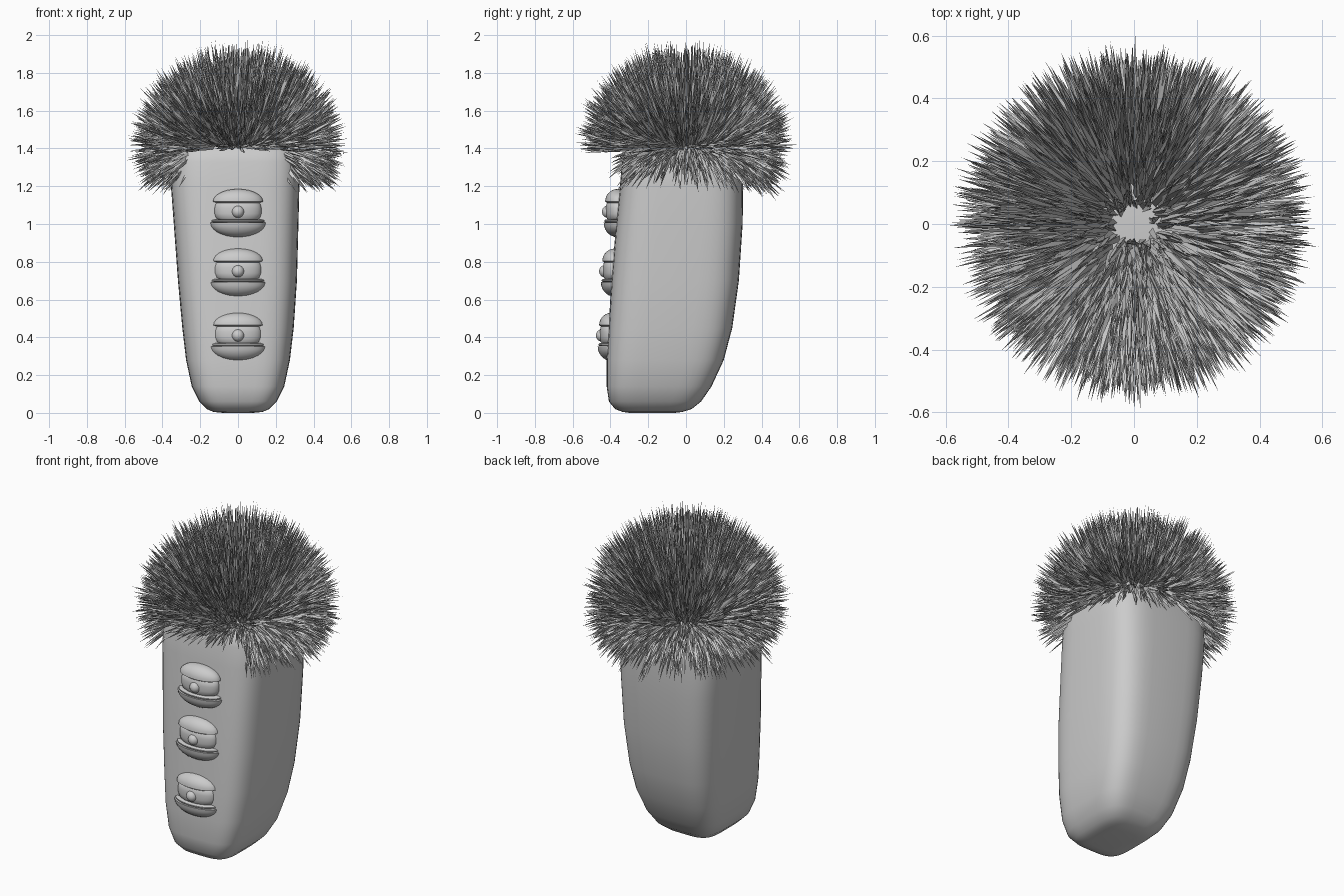
import bpy, bmesh, math, random
from mathutils import Vector

if "Cube" in bpy.data.objects:
    bpy.data.objects.remove(bpy.data.objects["Cube"])

random.seed(7)


def make(name, verts, faces, smooth=None):
    me = bpy.data.meshes.new(name)
    me.from_pydata(verts, [], faces)
    bm = bmesh.new()
    bm.from_mesh(me)
    bmesh.ops.recalc_face_normals(bm, faces=bm.faces)
    bm.to_mesh(me)
    bm.free()
    ob = bpy.data.objects.new(name, me)
    bpy.context.collection.objects.link(ob)
    if smooth:
        bpy.ops.object.select_all(action='DESELECT')
        ob.select_set(True)
        bpy.context.view_layer.objects.active = ob
        bpy.ops.object.shade_smooth_by_angle(angle=math.radians(smooth))
    return ob


def loft(name, rows, n, power, smooth):
    """Stack superellipse rings (z, centre x, half width, front y, back y)."""
    verts, faces = [], []
    for z, cx, hx, yf, yb in rows:
        cy, hy = (yf + yb) / 2, (yb - yf) / 2
        for i in range(n):
            a = 2 * math.pi * i / n
            c, s = math.cos(a), math.sin(a)
            verts.append((cx + hx * math.copysign(abs(c) ** (2 / power), c),
                          cy + hy * math.copysign(abs(s) ** (2 / power), s), z))
    for r in range(len(rows) - 1):
        for i in range(n):
            j = (i + 1) % n
            faces.append((r * n + i, r * n + j, (r + 1) * n + j, (r + 1) * n + i))
    faces.append(tuple(range(n))[::-1])
    faces.append(tuple(range((len(rows) - 1) * n, len(rows) * n)))
    return make(name, verts, faces, smooth)


# Body: rounded box tapering to a foot set toward the front
loft("body", [
    (0.0, 0, .08, -.30, -.06), (0.005, 0, .13, -.335, -.02),
    (0.02, 0, .165, -.375, .03), (0.06, 0, .205, -.408, .08),
    (0.14, 0, .245, -.42, .135), (0.28, 0, .275, -.42, .20),
    (0.45, 0, .295, -.41, .245), (0.70, -.003, .315, -.395, .28),
    (1.00, -.01, .33, -.37, .30), (1.20, -.015, .34, -.35, .302),
    (1.33, -.015, .338, -.338, .295), (1.38, -.015, .325, -.325, .28),
    (1.42, -.012, .29, -.29, .25), (1.45, -.01, .22, -.22, .19),
    (1.47, 0, .10, -.10, .10)], 48, 4, 60)


# Buttons: layered bun with a small ball at the front
def layer(name, profile, x, y, z):
    rows = [(z + h, x, r, y - r * .5, y + r * .5) for r, h in profile]
    loft(name, rows, 32, 2, 40)


def arc(r, h0, h1, steps=7):
    """Quarter ellipse profile from the wide rim at h0 to the tip at h1."""
    pts = [(r * math.cos(t) + .002, h0 + (h1 - h0) * math.sin(t))
           for t in (math.pi / 2 * k / steps for k in range(steps + 1))]
    return pts if h1 > h0 else pts[::-1]


for k, (y, z) in enumerate([(-.362, 1.065), (-.377, .75), (-.394, .41)], 1):
    layer(f"button_{k}_bowl", arc(.145, -.058, -.135), 0, y, z)
    layer(f"button_{k}_disc", [(.13, -.057), (.14, -.052), (.14, -.046), (.125, -.04)], 0, y, z)
    layer(f"button_{k}_filling",
          [(.10, -.044), (.117, -.033), (.124, -.01), (.124, .02), (.117, .043), (.10, .055)],
          0, y, z)
    layer(f"button_{k}_dome", [(.11, .046)] + arc(.13, .054, .12), 0, y, z)
    bpy.ops.mesh.primitive_uv_sphere_add(segments=20, ring_count=12, radius=.033,
                                         location=(0, y - .05, z))
    ball = bpy.context.object
    ball.name = f"button_{k}_ball"
    bpy.ops.object.shade_smooth()

# Hair: thin three-sided spikes fanning out from the crown
verts, faces = [], []
for _ in range(3600):
    az = random.uniform(-math.pi, math.pi)
    # front fringe stays level, the sides and back droop
    low = -4 if math.sin(az) < -.75 else -27 - 5 * max(0, math.sin(az))
    el = math.asin(random.uniform(math.sin(math.radians(low)), .995))
    out = Vector((math.cos(az), math.sin(az), 0))
    spread = max(0.0, math.cos(el)) if el > 0 else 1
    root = out * (.03 + .24 * spread * random.uniform(.75, 1.1))
    root.z = 1.47 - .06 * spread ** 2
    length = random.uniform(.50, .585)
    tip = out * length * math.cos(el)
    tip.z = 1.43 + length * math.sin(el) * (.95 if el > 0 else 1)
    tip += Vector([random.uniform(-.02, .02) for _ in range(3)])
    d = (tip - root).normalized()
    u = d.orthogonal().normalized()
    v = d.cross(u)
    turn = random.uniform(0, 6.28)
    b = len(verts)
    for t, r in ((0, .011), (.6, .009)):
        for i in range(3):
            a = turn + i * 2 * math.pi / 3
            verts.append(root.lerp(tip, t) + (u * math.cos(a) + v * math.sin(a)) * r)
    verts.append(tip)
    for i in range(3):
        j = (i + 1) % 3
        faces += [(b + i, b + j, b + 3 + j, b + 3 + i), (b + 3 + i, b + 3 + j, b + 6)]
make("hair", verts, faces)
